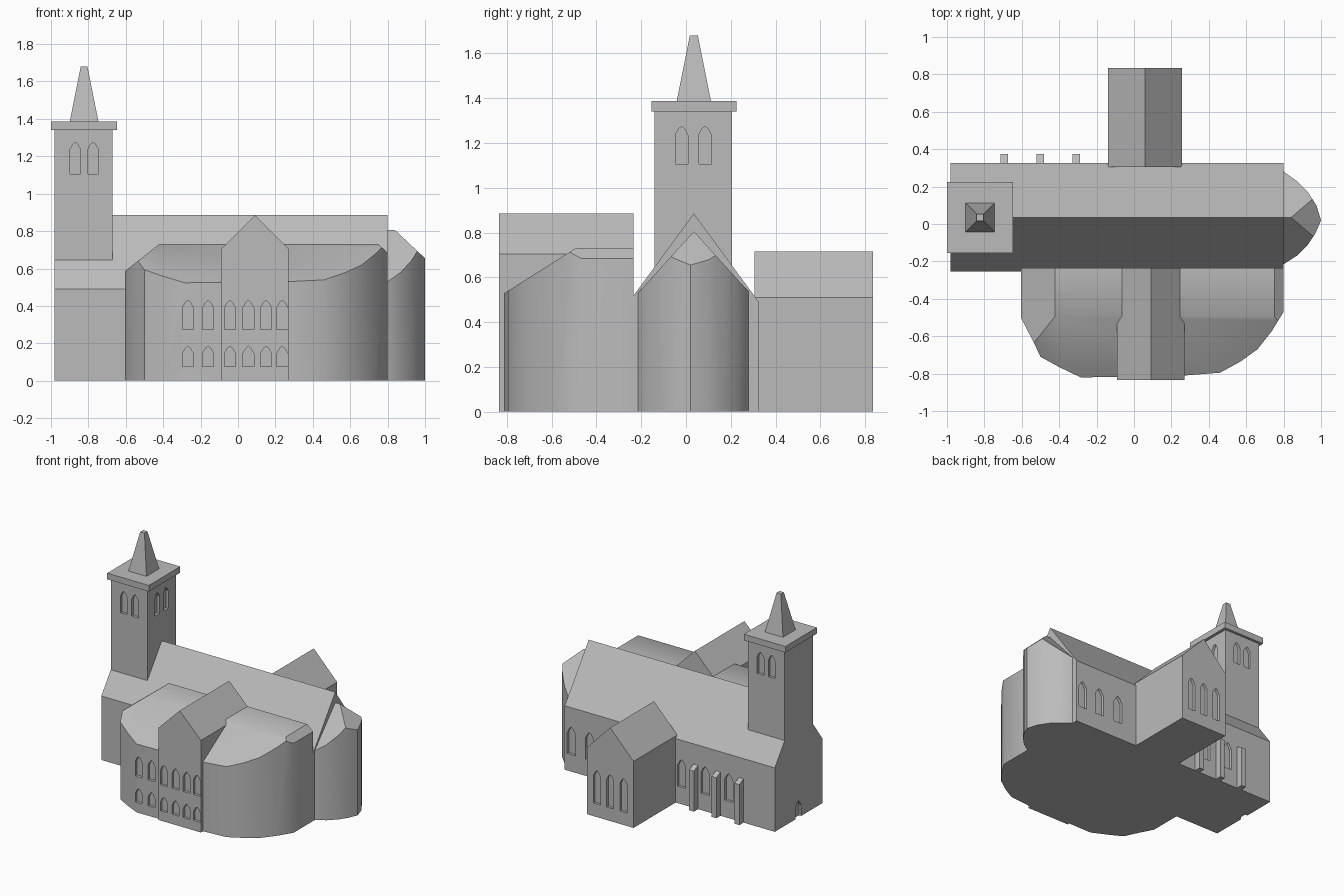
import bpy, bmesh, math
from mathutils import Vector, Matrix

if "Cube" in bpy.data.objects:
    bpy.data.objects.remove(bpy.data.objects["Cube"])

stone = bpy.data.materials.new("grey_stone")
stone.diffuse_color = (0.5, 0.5, 0.5, 1)
stone.use_nodes = True
stone.node_tree.nodes["Principled BSDF"].inputs["Base Color"].default_value = stone.diffuse_color


def finish(name, bm):
    bmesh.ops.recalc_face_normals(bm, faces=bm.faces)
    me = bpy.data.meshes.new(name)
    bm.to_mesh(me)
    bm.free()
    me.materials.append(stone)
    ob = bpy.data.objects.new(name, me)
    bpy.context.collection.objects.link(ob)
    return ob


def block(name, outline, z0, z1, roof=()):
    """Upright prism trimmed by roof planes (point, x slope, y slope)."""
    bm = bmesh.new()
    base = bm.faces.new([bm.verts.new((x, y, z0)) for x, y in outline])
    up = bmesh.ops.extrude_face_region(bm, geom=[base])["geom"]
    bmesh.ops.translate(bm, vec=(0, 0, z1 - z0),
                        verts=[v for v in up if isinstance(v, bmesh.types.BMVert)])
    for point, sx, sy in roof:
        cut = bmesh.ops.bisect_plane(
            bm, geom=bm.verts[:] + bm.edges[:] + bm.faces[:], dist=1e-5,
            plane_co=point, plane_no=Vector((-sx, -sy, 1)).normalized(), clear_outer=True)
        edges = [e for e in cut["geom_cut"] if isinstance(e, bmesh.types.BMEdge)]
        bmesh.ops.contextual_create(bm, geom=edges)
    return finish(name, bm)


def rect(x0, x1, y0, y1):
    return [(x0, y0), (x1, y0), (x1, y1), (x0, y1)]


def cut_windows(ob, windows):
    """Recess pointed windows: (x, y, turn, sill, top, width, depth)."""
    bm = bmesh.new()
    for x, y, turn, sill, top, w, depth in windows:
        h = w / 2
        shape = [(-h, sill), (h, sill), (h, top - 0.7 * w), (0.45 * h, top - 0.2 * w),
                 (0, top), (-0.45 * h, top - 0.2 * w), (-h, top - 0.7 * w)]
        mat = Matrix.Translation((x, y, 0)) @ Matrix.Rotation(math.radians(turn), 4, "Z")
        rings = [[bm.verts.new(mat @ Vector((a, d, b))) for a, b in shape]
                 for d in (-0.1, depth)]
        bm.faces.new(rings[0])
        bm.faces.new(rings[1])
        for i in range(len(shape)):
            j = (i + 1) % len(shape)
            bm.faces.new((rings[0][i], rings[0][j], rings[1][j], rings[1][i]))
    cutter = finish("window_cutter", bm)
    cutter.hide_render = True
    mod = ob.modifiers.new("windows", "BOOLEAN")
    mod.operation, mod.solver, mod.object = "DIFFERENCE", "EXACT", cutter
    bpy.context.view_layer.objects.active = ob
    bpy.ops.object.modifier_apply(modifier=mod.name)
    bpy.data.objects.remove(cutter)


def smooth(ob):
    bpy.ops.object.select_all(action="DESELECT")
    ob.select_set(True)
    bpy.context.view_layer.objects.active = ob
    bpy.ops.object.shade_smooth_by_angle(angle=math.radians(35))


# Long nave with a steep gable roof, arched windows and a west door
ridge = (0, 0.035, 0.885)
nave = block("nave", rect(-0.98, 0.80, -0.255, 0.325), 0, 1.0,
             [(ridge, 0, 1.362), (ridge, 0, -1.362)])
cut_windows(nave, [(x, 0.325, 180, 0.13, 0.34, 0.07, 0.02)
                   for x in (-0.59, -0.39, -0.19, 0.42, 0.59, 0.745)]
            + [(-0.98, 0.04, -90, -0.02, 0.13, 0.07, 0.02)])

# Rounded east apse with a hipped end
apse_ridge = (0.84, 0.035, 0.805)
apse = block("apse", [(0.78, -0.22), (0.80, -0.215), (0.87, -0.17), (0.93, -0.11),
                      (0.97, -0.05), (1.0, 0.02), (0.975, 0.10), (0.93, 0.17),
                      (0.87, 0.23), (0.80, 0.28), (0.78, 0.285)], 0, 0.95,
             [(apse_ridge, 0, 1.1), (apse_ridge, 0, -1.1), (apse_ridge, -0.94, 0)])
smooth(apse)

# Bowed front hall with sloping roof edges and a flat top
hall = block("front_hall", [(-0.605, -0.235), (-0.605, -0.50), (-0.535, -0.635),
                            (-0.50, -0.71), (-0.40, -0.765), (-0.285, -0.82),
                            (-0.09, -0.818), (0.27, -0.81), (0.46, -0.795),
                            (0.57, -0.735), (0.66, -0.67), (0.735, -0.575),
                            (0.80, -0.47), (0.80, -0.235)], 0, 0.73,
             [((0, -0.81, 0.53), 0, 0.63), ((-0.605, 0, 0.585), 0.79, 0),
              ((0.80, 0, 0.685), -0.9, 0)])
rows = ((0.075, 0.185), (0.275, 0.43))
cut_windows(hall, [(x, -0.818, 0, a, b, 0.06, 0.02)
                   for x in (-0.268, -0.16) for a, b in rows])
smooth(hall)

# Gabled entrance front with two rows of windows
gable_ridge = (0.09, 0, 0.885)
entrance = block("entrance_gable", rect(-0.09, 0.27, -0.835, -0.235), 0, 1.0,
                 [(gable_ridge, 1, 0), (gable_ridge, -1, 0)])
cut_windows(entrance, [(x, -0.835, 0, a, b, 0.06, 0.02)
                       for x in (-0.043, 0.055, 0.15, 0.237) for a, b in rows])

# Rear transept
rear_ridge = (0.058, 0, 0.715)
transept = block("rear_transept", rect(-0.14, 0.256, 0.305, 0.835), 0, 0.8,
                 [(rear_ridge, 1.035, 0), (rear_ridge, -1.035, 0)])
cut_windows(transept, [(x, 0.835, 180, 0.10, 0.355, 0.06, 0.02)
                       for x in (-0.055, 0.058, 0.17)])

# Buttresses with sloped caps along the rear wall
for i, x in enumerate((-0.695, -0.50, -0.31)):
    block(f"buttress_{i + 1}", rect(x - 0.02, x + 0.02, 0.315, 0.375), 0, 0.4,
          [((x, 0.375, 0.31), 0, -0.5)])

# Bell tower with paired windows
tower = block("tower", rect(-0.98, -0.67, -0.14, 0.205), 0.40, 1.345)
cut_windows(tower, [(x, y, t, 1.105, 1.275, 0.056, 0.02)
                    for x in (-0.87, -0.775) for y, t in ((-0.14, 0), (0.205, 180))]
            + [(-0.67, y, 90, 1.105, 1.275, 0.056, 0.02) for y in (-0.02, 0.085)])
block("tower_cap", rect(-1.0, -0.647, -0.155, 0.225), 1.34, 1.387)

# Tapered spire
bm = bmesh.new()
bmesh.ops.create_cone(bm, cap_ends=True, segments=4, radius1=0.077 * math.sqrt(2),
                      radius2=0.018 * math.sqrt(2), depth=0.295,
                      matrix=Matrix.Translation((-0.823, 0.035, 1.5325))
                      @ Matrix.Rotation(math.pi / 4, 4, "Z"))
finish("spire", bm)
